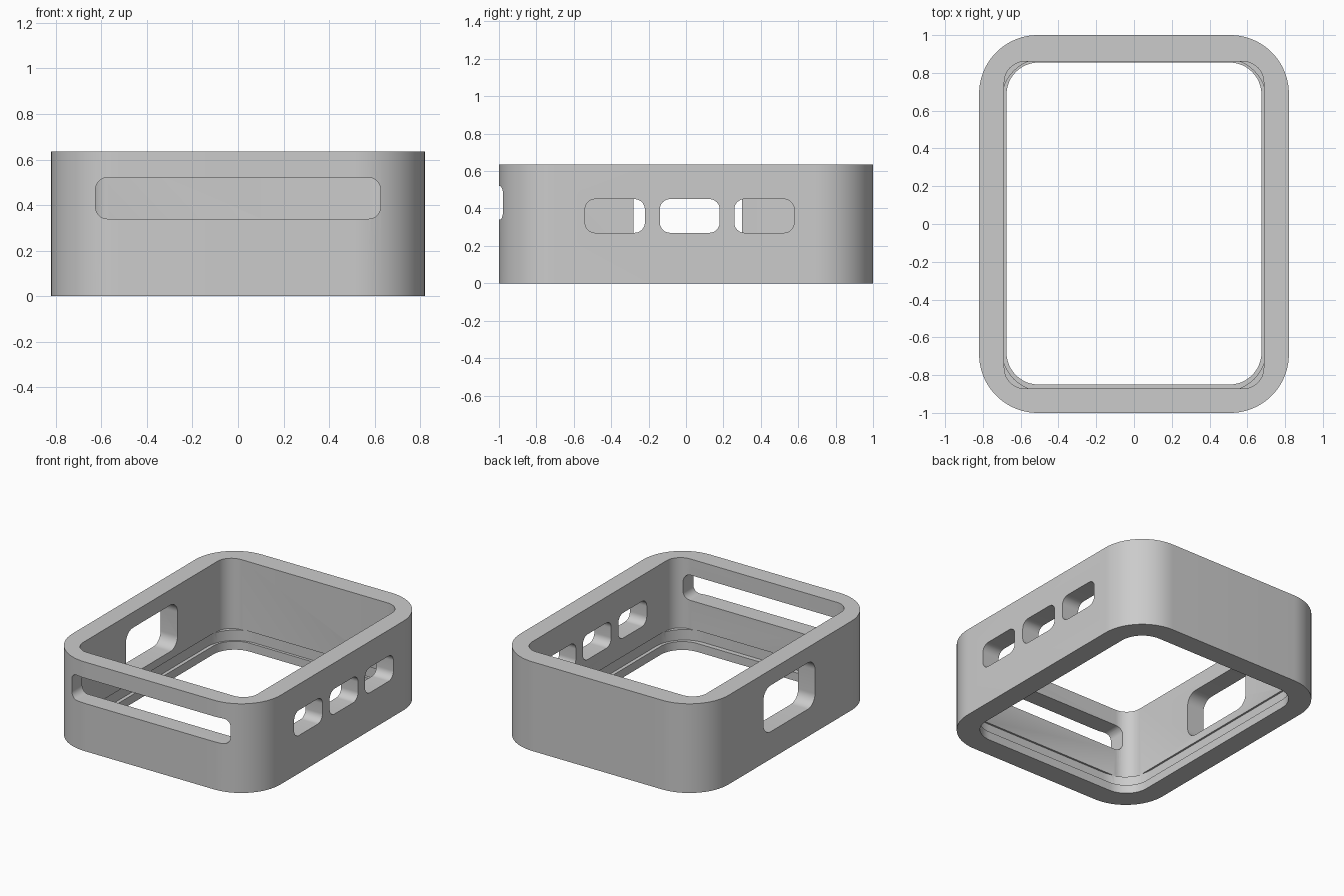
import bpy, bmesh
from math import pi, sin, cos, radians
from mathutils import Vector

cube = bpy.data.objects.get("Cube")
if cube:
    bpy.data.objects.remove(cube, do_unlink=True)

grey = bpy.data.materials.new("plain grey")
grey.use_nodes = True
GREY = (0.6, 0.6, 0.6, 1)
grey.diffuse_color = GREY
grey.node_tree.nodes["Principled BSDF"].inputs["Base Color"].default_value = GREY


def rounded_prism(name, axis, u, v, depth, radius, steps=12):
    """Rounded rectangle over ranges u and v, extruded along an axis."""
    place = {"x": lambda a, b, d: (d, a, b),
             "y": lambda a, b, d: (a, d, b),
             "z": lambda a, b, d: (a, b, d)}[axis]
    corners = [(u[1], v[1], -1, -1), (u[0], v[1], 1, -1),
               (u[0], v[0], 1, 1), (u[1], v[0], -1, 1)]
    bm = bmesh.new()
    ring = []
    for i, (a, b, sa, sb) in enumerate(corners):
        for k in range(steps + 1):
            t = (i + k / steps) * pi / 2
            ring.append(bm.verts.new(place(a + radius * (sa + cos(t)),
                                           b + radius * (sb + sin(t)), depth[0])))
    base = bm.faces.new(ring)
    geom = bmesh.ops.extrude_face_region(bm, geom=[base])["geom"]
    bmesh.ops.translate(bm, verts=[g for g in geom if isinstance(g, bmesh.types.BMVert)],
                        vec=Vector(place(0, 0, depth[1] - depth[0])))
    bmesh.ops.recalc_face_normals(bm, faces=bm.faces)
    mesh = bpy.data.meshes.new(name)
    bm.to_mesh(mesh)
    bm.free()
    mesh.materials.append(grey)
    obj = bpy.data.objects.new(name, mesh)
    bpy.context.collection.objects.link(obj)
    return obj


# Outer shell
case = rounded_prism("case_frame", "z", (-0.82, 0.82), (-1, 1), (0, 0.635), 0.31, 20)

cutters = [
    # Lower lip opening, shallow groove above it, main cavity
    rounded_prism("lip_opening", "z", (-0.675, 0.675), (-0.85, 0.855), (-0.1, 0.1), 0.17),
    rounded_prism("groove", "z", (-0.7, 0.7), (-0.885, 0.875), (0.06, 0.14), 0.22),
    rounded_prism("cavity", "z", (-0.687, 0.687), (-0.872, 0.86), (0.135, 0.8), 0.11),
    # Long front slot
    rounded_prism("front_slot", "y", (-0.625, 0.625), (0.34, 0.52), (-1.1, -0.6), 0.05),
    # Large window in one side
    rounded_prism("side_window", "x", (-0.28, 0.3), (0.195, 0.525), (-1, -0.5), 0.08),
]
# Three small slots in the other side
for y in (-0.38, 0.02, 0.418):
    cutters.append(rounded_prism("button_slot", "x", (y - 0.16, y + 0.16),
                                 (0.27, 0.45), (0.5, 1), 0.055))

bpy.ops.object.select_all(action="DESELECT")
case.select_set(True)
bpy.context.view_layer.objects.active = case
for cutter in cutters:
    mod = case.modifiers.new(cutter.name, "BOOLEAN")
    mod.operation = "DIFFERENCE"
    mod.solver = "EXACT"
    mod.object = cutter
    bpy.ops.object.modifier_apply(modifier=mod.name)
    bpy.data.objects.remove(cutter, do_unlink=True)

bpy.ops.object.shade_smooth_by_angle(angle=radians(30))
